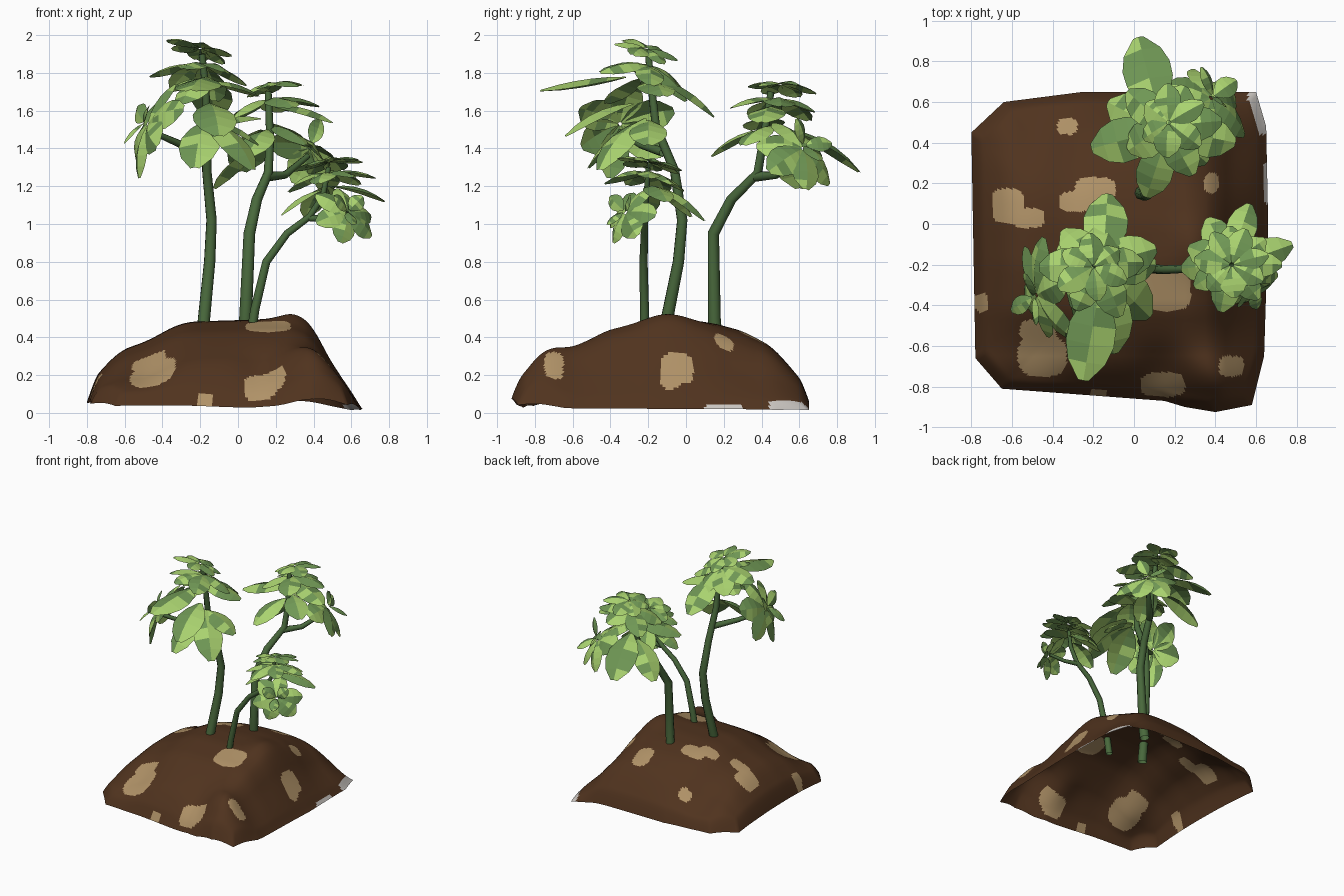
import bpy, math, random
from mathutils import Vector as V

if "Cube" in bpy.data.objects:
    bpy.data.objects.remove(bpy.data.objects["Cube"])

random.seed(4)


def mat(name, r, g, b):
    m = bpy.data.materials.new(name)
    m.diffuse_color = (r, g, b, 1)
    m.use_nodes = True
    m.node_tree.nodes["Principled BSDF"].inputs["Base Color"].default_value = m.diffuse_color
    return m


SOIL = mat("dark soil", 0.08, 0.033, 0.013)
TAN = mat("tan patch", 0.43, 0.285, 0.135)
GREY = mat("pale grey edge", 0.6, 0.57, 0.54)
LIGHT = mat("light leaf green", 0.40, 0.65, 0.16)
MID = mat("mid leaf green", 0.16, 0.31, 0.09)
STEM = mat("dark stem green", 0.066, 0.14, 0.045)


def mesh_object(name, verts, faces, mats, ids, smooth=False):
    me = bpy.data.meshes.new(name)
    me.from_pydata(verts, [], faces)
    for m in mats:
        me.materials.append(m)
    for p, i in zip(me.polygons, ids):
        p.material_index = i
        p.use_smooth = smooth
    ob = bpy.data.objects.new(name, me)
    bpy.context.collection.objects.link(ob)
    return ob


# ---------- soil mound: hollow shell, rings shrinking from a rounded square outline ----------
OUTLINE = [(-.80, .45), (-.64, .60), (-.25, .65), (.60, .65), (.65, .48), (.66, 0), (.64, -.65),
           (.58, -.89), (.40, -.925), (.25, -.90), (.15, -.87), (-.65, -.81), (-.78, -.66)]
# height along x and along y; their product shapes the mound
ALONG_X = [(-.8, .13), (-.72, .23), (-.62, .325), (-.48, .375), (-.33, .455), (-.25, .475), (.1, .485),
           (.3, .485), (.4, .43), (.45, .335), (.51, .24), (.58, .14), (.66, .02)]
ALONG_Y = [(-.93, .02), (-.86, .04), (-.8, .14), (-.7, .27), (-.55, .365), (-.42, .44), (-.2, .495), (0, .5),
           (.15, .48), (.3, .44), (.45, .36), (.55, .25), (.66, .11)]
# local rises and hollows: x, y, radius, height
BUMPS = [(.31, -.1, .12, .035), (.42, -.82, .19, .17), (-.42, .46, .22, -.07), (.42, .3, .18, -.05),
         (-.5, -.66, .2, -.05)]
CENTRE = V((0, -.1))


def lookup(table, s):
    for (a, za), (b, zb) in zip(table, table[1:]):
        if s <= b:
            return za + (zb - za) * (s - a) / (b - a)
    return table[-1][1]


def soft(table, s):
    return sum(lookup(table, max(table[0][0], s + d)) for d in (-.04, -.02, 0, .02, .04)) / 5


def bump(x, y, cx, cy, r, h):
    return h * math.exp(-((x - cx) ** 2 + (y - cy) ** 2) / (r * r))


def height(x, y, s):
    z = soft(ALONG_X, x) * soft(ALONG_Y, y) / .49
    fade = 1 - s ** 8
    z += sum(bump(x, y, *b) * (fade if b[3] < 0 else 1) for b in BUMPS)
    z += bump(x, y, .13, -.72, .12, -.05) * fade
    rim = max(0, (s - .93) / .07) ** 2
    return max(z * (1 - .5 * rim), .015 - .015 * s)


# tan patches: centre x, y and half sizes
PATCHES = [(-.33, .48, .05, .04), (-.62, .09, .08, .085), (-.52, .03, .08, .05), (-.19, .17, .1, .06),
           (-.29, .11, .08, .05), (.38, .2, .035, .05), (.16, -.33, .12, .1), (-.75, -.39, .035, .045),
           (-.45, -.65, .12, .1), (-.47, -.53, .09, .06), (.14, -.79, .11, .06), (.48, -.7, .06, .05),
           (-.17, -.84, .04, .03), (.14, .36, .07, .08), (.53, -.08, .06, .06), (.52, -.02, .05, .06)]


def patch(x, y):
    return any(abs((x - a) / p) ** 3 + abs((y - b) / q) ** 3 < 1 for a, b, p, q in PATCHES)


def mound():
    rim = []
    n = len(OUTLINE)
    for i in range(n):
        a, b = V(OUTLINE[i]), V(OUTLINE[(i + 1) % n])
        k = max(2, round((b - a).length / .016))
        rim += [a.lerp(b, j / k) for j in range(k)]
    rings, m = 72, len(rim)
    verts, faces, ids = [], [], []
    for r in range(rings + 1):
        s = 1 - .999 * r / rings
        for p in rim:
            q = CENTRE.lerp(p, s)
            verts.append((q.x, q.y, height(q.x, q.y, s)))
    for r in range(rings):
        for j in range(m):
            f = [r * m + j, r * m + (j + 1) % m, (r + 1) * m + (j + 1) % m, (r + 1) * m + j]
            c = sum((V(verts[i]) for i in f), V()) / 4
            faces.append(f[::-1])
            grey = c.x > .56 and (r < 2 and .1 < c.y < .3 or r < 4 and c.y > .44)
            ids.append(2 if grey else 1 if patch(c.x, c.y) else 0)
    mesh_object("soil_mound", verts, faces, [SOIL, TAN, GREY], ids, True)


mound()


# ---------- stems: tapered tubes ----------
def stem(name, pts, r0, r1):
    cu = bpy.data.curves.new(name, 'CURVE')
    cu.dimensions = '3D'
    cu.bevel_depth = 1
    cu.bevel_resolution = 2
    sp = cu.splines.new('POLY')
    sp.points.add(len(pts) - 1)
    for i, p in enumerate(pts):
        sp.points[i].co = (*p, 1)
        sp.points[i].radius = r0 + (r1 - r0) * i / (len(pts) - 1)
    cu.materials.append(STEM)
    ob = bpy.data.objects.new(name, cu)
    bpy.context.collection.objects.link(ob)


stem("tall_trunk", [(-.19, -.13, .34), (-.18, -.1, .5), (-.15, -.04, .8), (-.14, -.02, 1.02), (-.165, -.06, 1.28),
                    (-.165, -.16, 1.52), (-.17, -.18, 1.7), (-.19, -.2, 1.9)], .037, .018)
stem("tall_branch", [(-.165, -.12, 1.38), (-.3, -.24, 1.42), (-.46, -.35, 1.49)], .026, .015)
stem("back_trunk", [(.03, .16, .34), (.04, .15, .5), (.06, .145, .95), (.1, .24, 1.13), (.16, .38, 1.27),
                    (.17, .41, 1.45), (.16, .45, 1.7)], .037, .018)
stem("back_branch", [(.155, .37, 1.25), (.25, .48, 1.26), (.37, .6, 1.36)], .026, .015)
stem("small_trunk", [(.06, -.22, .36), (.09, -.22, .55), (.15, -.225, .8), (.26, -.22, .95), (.38, -.22, 1.04),
                     (.45, -.21, 1.15), (.48, -.2, 1.3)], .026, .013)
stem("small_branch", [(.38, -.22, 1.03), (.48, -.25, 1.03), (.58, -.3, 1.07)], .018, .011)


# ---------- leaves: folded, arched, rounded two-tone blades ----------
WIDTHS = [.15, .68, .97, 1, .78, .22]


def leaf(data, base, tip, width, up=V((0, 0, 1)), arch=.1):
    verts, faces, ids = data
    base, tip = V(base), V(tip)
    d = tip - base
    side = d.cross(up).normalized()
    normal = side.cross(d).normalized()
    o = len(verts)
    for i, w in enumerate(WIDTHS):
        u = i / 5
        c = base + d * u + normal * (d.length * arch * 4 * u * (1 - u))
        h = w * width / 2
        verts += [c - side * h - normal * h * .3, c, c + side * h - normal * h * .3]
    for i in range(5):
        for k in (0, 1):
            a = o + 3 * i + k
            faces.append((a, a + 1, a + 4, a + 3))
            ids.append(k if random.random() > .15 else 1 - k)


def whorl(data, centre, n, length, width, drop, axis=(0, 0, 1), phase=0):
    """Ring of n leaves round an axis; drop is how far the tips sink along it."""
    axis = V(axis).normalized()
    q = axis.to_track_quat('Z', 'Y')
    for i in range(n):
        a = phase + math.tau * (i + random.uniform(-.15, .15)) / n
        k = length * random.uniform(.85, 1.1)
        out = q @ V((math.cos(a), math.sin(a), 0))
        tip = V(centre) + out * k - axis * drop * random.uniform(.5, 1.5)
        leaf(data, V(centre) + out * .01, tip, width * random.uniform(.85, 1.1), axis)


def foliage(name, whorls, blades=()):
    data = ([], [], [])
    for w in whorls:
        whorl(data, *w)
    for b in blades:
        leaf(data, *b)
    mesh_object(name, data[0], data[1], [LIGHT, MID], data[2])


foliage("tall_crown",
        [((-.2, -.21, 1.93), 6, .19, .13, .02, (.25, .3, 1), .3), ((-.18, -.2, 1.84), 6, .25, .17, .1, (.2, .2, 1), .8)],
        [((-.17, -.32, 1.78), (-.25, -.77, 1.71), .24, V((0, 0, 1)), .04),
         ((-.17, -.2, 1.75), (.11, -.12, 1.68), .2),
         ((-.15, -.16, 1.77), (-.13, .15, 1.57), .22),
         ((-.17, -.2, 1.77), (-.38, -.12, 1.7), .2),
         ((-.17, -.25, 1.77), (-.3, -.42, 1.64), .2),
         ((-.17, -.24, 1.55), (-.23, -.52, 1.3), .22),
         ((-.16, -.22, 1.56), (.08, -.46, 1.29), .22),
         ((-.15, -.2, 1.55), (.11, -.2, 1.42), .2),
         ((-.15, -.28, 1.64), (-.1, -.64, 1.47), .23)])
foliage("tall_side_leaves", [((-.48, -.35, 1.53), 6, .27, .18, .06, (-.8, -.25, .35), .5),
                             ((-.5, -.36, 1.54), 3, .16, .1, -.06, (-.8, -.25, .4), .6)])
foliage("back_crown",
        [((.17, .5, 1.74), 6, .18, .13, .03, (-.2, .05, 1), .2), ((.16, .48, 1.66), 5, .25, .17, .09, (-.15, .05, 1), .7)],
        [((.12, .55, 1.5), (.02, .92, 1.28), .24),
         ((.12, .46, 1.56), (-.21, .37, 1.5), .22),
         ((.15, .4, 1.5), (.06, .13, 1.36), .18),
         ((.12, .47, 1.42), (-.13, .6, 1.19), .2),
         ((.2, .46, 1.62), (.5, .4, 1.54), .2),
         ((.18, .45, 1.52), (.36, .3, 1.42), .18)])
foliage("back_side_leaves", [((.38, .62, 1.4), 6, .25, .18, .09, (.6, .5, .6), .4),
                             ((.39, .63, 1.42), 3, .14, .1, -.06, (.6, .55, .5), .1)])
foliage("small_crown",
        [((.48, -.2, 1.33), 7, .18, .12, .02, (-.15, .2, 1), .1), ((.48, -.2, 1.27), 7, .23, .14, .05, (-.12, .12, 1), .5)],
        [((.5, -.2, 1.2), (.78, -.1, 1.12), .15),
         ((.48, -.16, 1.2), (.57, .1, 1.02), .15),
         ((.44, -.2, 1.18), (.23, -.22, 1.05), .15),
         ((.46, -.16, 1.2), (.36, .03, 1.04), .15)])
foliage("small_side_leaves", [((.58, -.32, 1.06), 6, .19, .14, .05, (.5, -.65, .55), .2),
                              ((.585, -.33, 1.07), 3, .11, .08, -.04, (.5, -.7, .5), .5)])
